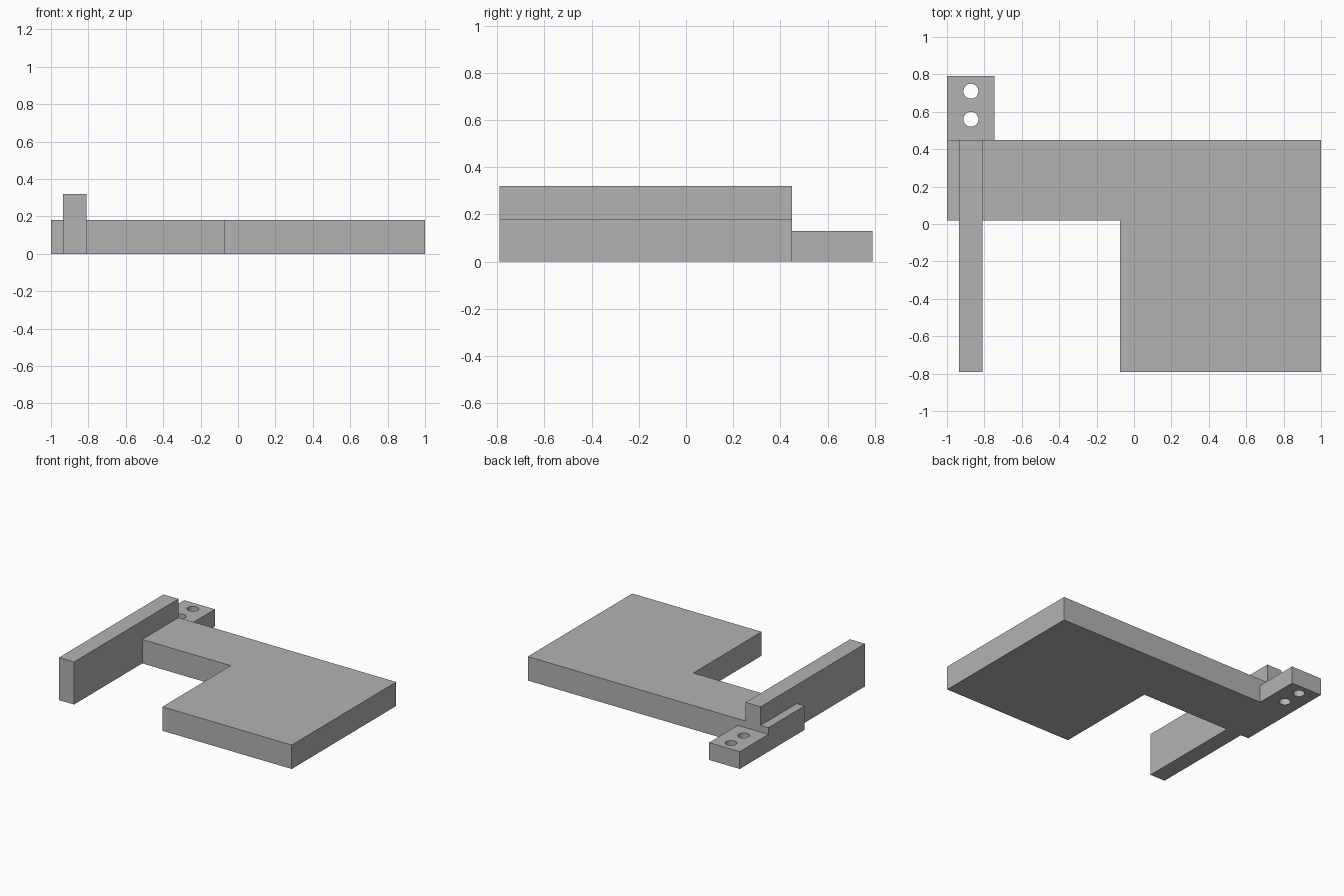
import bpy
import bmesh

cube = bpy.data.objects.get("Cube")
if cube:
    bpy.data.objects.remove(cube, do_unlink=True)

GREY = (0.45, 0.45, 0.45, 1)
grey = bpy.data.materials.new("plain grey")
grey.use_nodes = True
grey.diffuse_color = GREY
grey.node_tree.nodes["Principled BSDF"].inputs["Base Color"].default_value = GREY


def prism(name, outline, z0, z1):
    """Extrude a flat outline from z0 up to z1."""
    bm = bmesh.new()
    face = bm.faces.new([bm.verts.new((x, y, z0)) for x, y in outline])
    top = bmesh.ops.extrude_face_region(bm, geom=[face])["geom"]
    bmesh.ops.translate(bm, vec=(0, 0, z1 - z0),
                        verts=[v for v in top if isinstance(v, bmesh.types.BMVert)])
    bmesh.ops.recalc_face_normals(bm, faces=bm.faces)
    mesh = bpy.data.meshes.new(name)
    bm.to_mesh(mesh)
    bm.free()
    mesh.materials.append(grey)
    obj = bpy.data.objects.new(name, mesh)
    bpy.context.collection.objects.link(obj)
    return obj


def box(name, x0, x1, y0, y1, z0, z1):
    return prism(name, [(x0, y0), (x1, y0), (x1, y1), (x0, y1)], z0, z1)


def combine(target, other, operation):
    """Apply a boolean and remove the helper."""
    bpy.ops.object.select_all(action="DESELECT")
    bpy.context.view_layer.objects.active = target
    target.select_set(True)
    mod = target.modifiers.new(operation.lower(), "BOOLEAN")
    mod.operation = operation
    mod.solver = "EXACT"
    mod.object = other
    bpy.ops.object.modifier_apply(modifier=mod.name)
    bpy.data.objects.remove(other, do_unlink=True)


# L-shaped plate: wide pad with an arm
bracket = prism("bracket_plate", [(-1, 0.02), (-0.075, 0.02), (-0.075, -0.79),
                                  (1, -0.79), (1, 0.45), (-1, 0.45)], 0, 0.18)

# Tall rail across the end of the arm
rail = box("rail", -0.935, -0.81, -0.79, 0.45, 0, 0.32)
combine(bracket, rail, "UNION")

# Thinner mounting tab, rooted in the arm
tab = box("mounting_tab", -1, -0.745, 0.3, 0.79, 0, 0.13)
combine(bracket, tab, "UNION")

# Two screw holes through the tab
for y in (0.56, 0.71):
    bpy.ops.mesh.primitive_cylinder_add(vertices=48, radius=0.04, depth=0.6,
                                        location=(-0.872, y, 0.07))
    drill = bpy.context.object
    drill.name = "hole_cutter"
    drill.hide_render = True
    drill.data.materials.append(grey)
    combine(bracket, drill, "DIFFERENCE")

bpy.ops.object.shade_smooth_by_angle()
